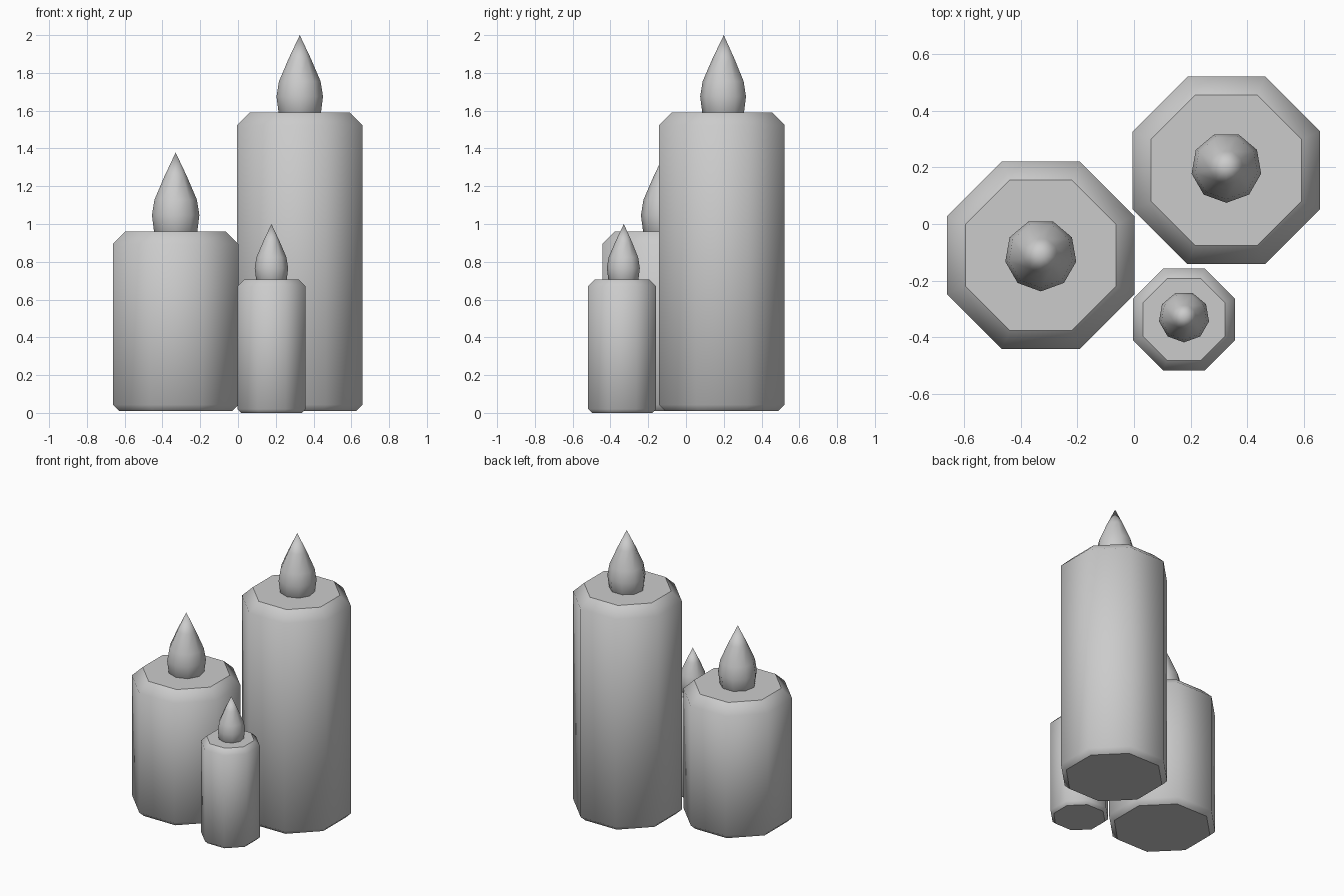
import bpy, bmesh, math

cube = bpy.data.objects.get("Cube")
if cube:
    bpy.data.objects.remove(cube, do_unlink=True)

wax = bpy.data.materials.new("plain_grey")
wax.use_nodes = True
grey = (0.6, 0.6, 0.6, 1)
wax.diffuse_color = grey
wax.node_tree.nodes["Principled BSDF"].inputs["Base Color"].default_value = grey


def lathe(name, profile, sides, start, location):
    """Sweep (radius, height) points into a closed solid; flat caps keep sharp rims."""
    bm = bmesh.new()
    rings = []
    for r, z in profile:
        if r == 0:
            rings.append([bm.verts.new((0, 0, z))])
            continue
        angles = [start + math.tau * i / sides for i in range(sides)]
        rings.append([bm.verts.new((r * math.cos(a), r * math.sin(a), z)) for a in angles])
    for low, high in zip(rings, rings[1:]):
        for i in range(sides):
            j = (i + 1) % sides
            if len(high) == 1:
                bm.faces.new((low[i], low[j], high[0]))
            else:
                bm.faces.new((low[i], low[j], high[j], high[i]))
    caps = [bm.faces.new(rings[0][::-1])]
    if len(rings[-1]) > 1:
        caps.append(bm.faces.new(rings[-1]))
    for f in bm.faces:
        f.smooth = f not in caps
    for cap in caps:
        for e in cap.edges:
            e.smooth = False
    mesh = bpy.data.meshes.new(name)
    bm.to_mesh(mesh)
    bm.free()
    mesh.materials.append(wax)
    obj = bpy.data.objects.new(name, mesh)
    obj.location = location
    bpy.context.collection.objects.link(obj)
    return obj


def candle(name, x, y, half_width, bottom, top, bevel, foot, flame_y, flame_scale):
    # Octagonal wax body with chamfered rims
    to_corner = 1 / math.cos(math.pi / 8)
    body = [(half_width - foot, bottom), (half_width, bottom + foot),
            (half_width, top - bevel), (half_width - bevel, top)]
    lathe(name + "_candle_body", [(r * to_corner, z) for r, z in body],
          8, math.pi / 8, (x, y, 0))
    # Nine-sided teardrop flame, sunk slightly into the wax
    drop = [(0.085, -0.04), (0.114, 0), (0.125, 0.085), (0.112, 0.165),
            (0.06, 0.285), (0, 0.41)]
    lathe(name + "_candle_flame", [(r * flame_scale, z * flame_scale) for r, z in drop],
          9, -math.pi / 2, (x, flame_y, top))


candle("tall", 0.327, 0.19, 0.332, 0.01, 1.59, 0.066, 0.033, 0.2, 1.0)
candle("medium", -0.33, -0.111, 0.332, 0.01, 0.96, 0.066, 0.033, -0.111, 1.02)
candle("small", 0.177, -0.338, 0.18, 0.0, 0.705, 0.035, 0.02, -0.329, 0.72)
